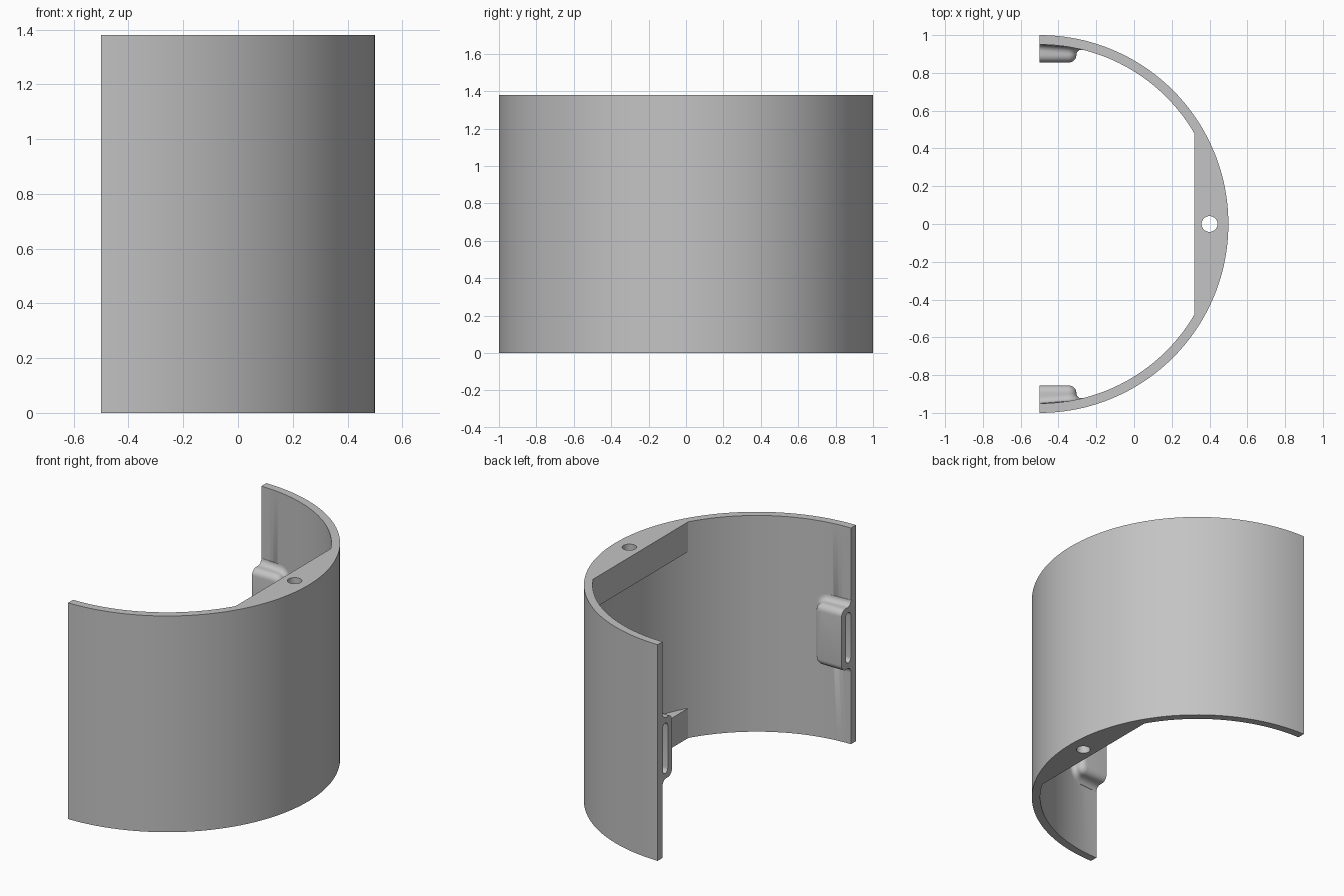
import bpy, bmesh
from math import sin, cos, pi, acos, sqrt, radians

HEIGHT = 1.38
CX = -0.5            # axis of the half cylinder
R_OUT, R_IN = 1.0, 0.95
CHORD = 0.32         # flat inner edge of the flanges
FLANGE = 0.19
MID = HEIGHT / 2

if "Cube" in bpy.data.objects:
    bpy.data.objects.remove(bpy.data.objects["Cube"], do_unlink=True)

grey = bpy.data.materials.new("plain grey")
grey.use_nodes = True
grey.diffuse_color = (0.55, 0.55, 0.55, 1)
grey.node_tree.nodes["Principled BSDF"].inputs["Base Color"].default_value = grey.diffuse_color


def make(name, bm):
    bmesh.ops.recalc_face_normals(bm, faces=bm.faces)
    mesh = bpy.data.meshes.new(name)
    bm.to_mesh(mesh)
    bm.free()
    mesh.materials.append(grey)
    obj = bpy.data.objects.new(name, mesh)
    bpy.context.collection.objects.link(obj)
    return obj


def loft(name, rings):
    """Skin closed rings of equal length and cap both ends."""
    bm = bmesh.new()
    loops = [[bm.verts.new(p) for p in ring] for ring in rings]
    n = len(loops[0])
    for a, b in zip(loops, loops[1:]):
        for i in range(n):
            j = (i + 1) % n
            bm.faces.new((a[i], a[j], b[j], b[i]))
    bm.faces.new(loops[0])
    bm.faces.new(loops[-1])
    return make(name, bm)


def prism(name, outline, z0, z1):
    return loft(name, [[(x, y, z) for x, y in outline] for z in (z0, z1)])


def arc(cx, cy, r, a0, a1, n):
    return [(cx + r * cos(a0 + (a1 - a0) * i / n),
             cy + r * sin(a0 + (a1 - a0) * i / n)) for i in range(n + 1)]


def activate(obj):
    bpy.ops.object.select_all(action='DESELECT')
    obj.select_set(True)
    bpy.context.view_layer.objects.active = obj


def cut(obj, cutter):
    mod = obj.modifiers.new("cut", 'BOOLEAN')
    mod.operation = 'DIFFERENCE'
    mod.solver = 'EXACT'
    mod.object = cutter
    activate(obj)
    bpy.ops.object.modifier_apply(modifier=mod.name)


# Half cylinder wall
wall = prism("curved_wall",
             arc(CX, 0, R_OUT, -pi / 2, pi / 2, 96) + arc(CX, 0, R_IN, pi / 2, -pi / 2, 96),
             0, HEIGHT)
parts = [wall]
cutters = []

# Top and bottom flanges, each drilled through
r_flange = R_IN + 0.01
half = acos((CHORD - CX) / r_flange)
drill = prism("drill_cutter", arc(0.4, 0, 0.042, 0, 2 * pi * 31 / 32, 31), -0.1, HEIGHT + 0.1)
cutters.append(drill)
for name, z in (("bottom_flange", 0), ("top_flange", HEIGHT - FLANGE)):
    flange = prism(name, arc(CX, 0, r_flange, -half, half, 48), z, z + FLANGE)
    cut(flange, drill)
    parts.append(flange)


def wall_y(x):
    return sqrt(R_IN ** 2 - (x - CX) ** 2)


def boss_outline(grow):
    """Rounded tab outline in x and z, open side on the cut plane."""
    x1, h, r = -0.305 + grow, 0.195 + grow, 0.045 + grow
    return ([(CX, -h)] + arc(x1 - r, r - h, r, -pi / 2, 0, 6)
            + arc(x1 - r, h - r, r, 0, pi / 2, 6) + [(CX, h)])


# Slotted bosses, rounded at the face and filleted into the wall
ROUND, FILLET, FACE, STEPS = 0.04, 0.035, 0.855, 6
for side, label in ((1, "back"), (-1, "front")):
    rings = []
    for i in range(STEPS + 1):
        a = pi / 2 * i / STEPS
        y = FACE + ROUND * (1 - cos(a))
        rings.append([(x, side * y, MID + z) for x, z in boss_outline(ROUND * (sin(a) - 1))])
    for i in range(STEPS + 1):
        a = pi / 2 * i / STEPS
        lift = FILLET * (1 - sin(a))
        rings.append([(x, side * (wall_y(x) - lift), MID + z)
                      for x, z in boss_outline(FILLET * (1 - cos(a)))])
    rings.append([(x, side * (wall_y(x) + 0.02), MID + z) for x, z in boss_outline(FILLET)])
    boss = loft(label + "_boss", rings)

    # Round-ended slot sunk into the cut edge
    r = 0.025
    slot = (arc(side * 0.923, MID + 0.16 - r, r, 0, pi, 10)
            + arc(side * 0.923, MID - 0.16 + r, r, pi, 2 * pi, 10))
    cutter = loft(label + "_slot_cutter", [[(x, y, z) for y, z in slot] for x in (CX - 0.1, CX + 0.15)])
    cut(boss, cutter)
    cut(wall, cutter)
    cutters.append(cutter)
    parts.append(boss)

for c in cutters:
    bpy.data.objects.remove(c, do_unlink=True)

for obj in parts:
    activate(obj)
    bpy.ops.object.shade_smooth_by_angle(angle=radians(30))
